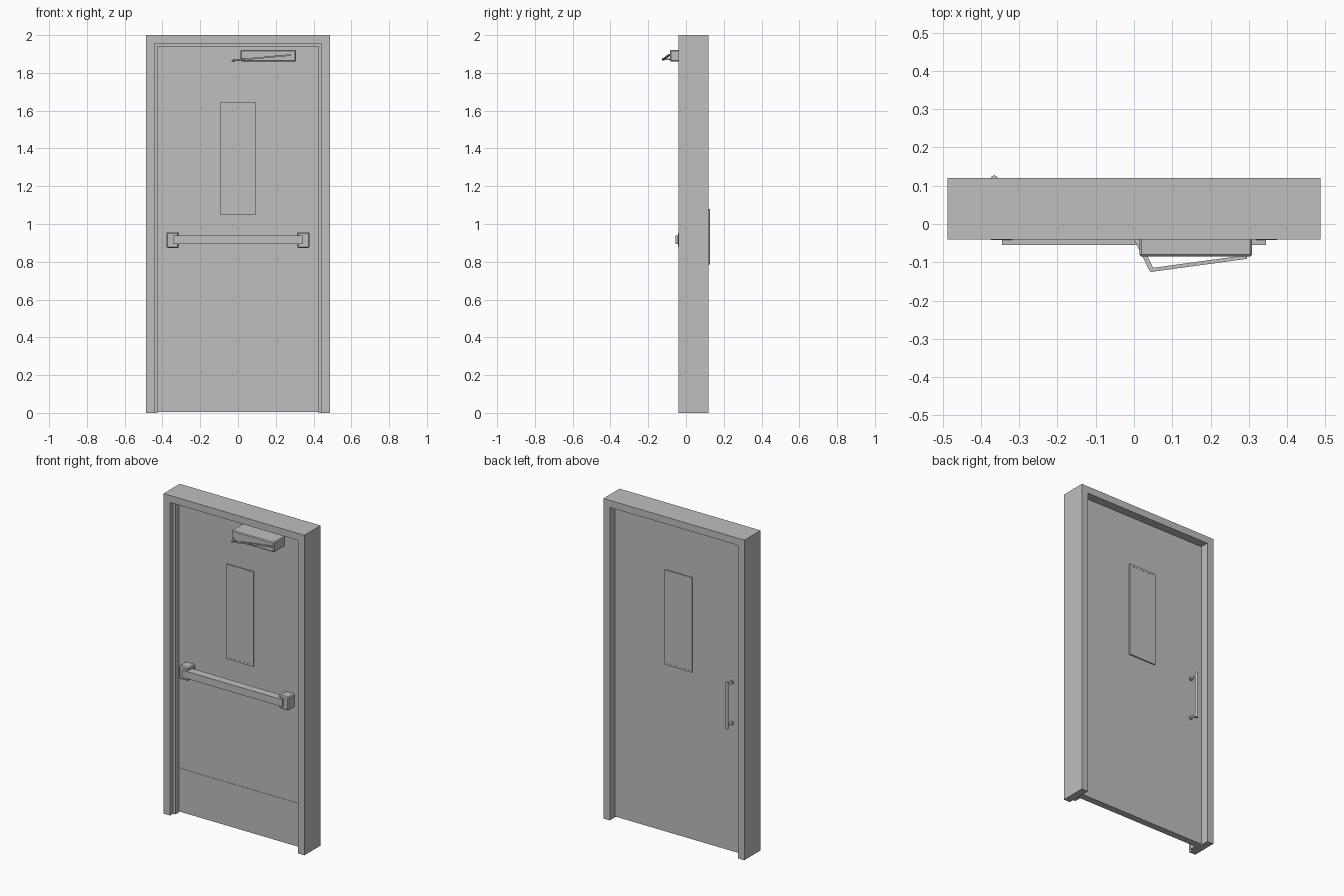
import bpy, bmesh
from mathutils import Vector

cube = bpy.data.objects.get("Cube")
if cube:
    bpy.data.objects.remove(cube)

grey = bpy.data.materials.new("plain grey")
grey.use_nodes = True
color = (0.52, 0.52, 0.52, 1)
grey.diffuse_color = color
grey.node_tree.nodes["Principled BSDF"].inputs["Base Color"].default_value = color


def finish(name, bm, bevel=0):
    bmesh.ops.recalc_face_normals(bm, faces=bm.faces)
    mesh = bpy.data.meshes.new(name)
    bm.to_mesh(mesh)
    bm.free()
    obj = bpy.data.objects.new(name, mesh)
    bpy.context.collection.objects.link(obj)
    mesh.materials.append(grey)
    if bevel:
        mod = obj.modifiers.new("bevel", 'BEVEL')
        mod.width = bevel
        mod.segments = 1
    return obj


def add_box(bm, lo, hi):
    lo, hi = Vector(lo), Vector(hi)
    verts = bmesh.ops.create_cube(bm, size=1)["verts"]
    for v in verts:
        v.co = (lo + hi) / 2 + Vector(a * b for a, b in zip(v.co, hi - lo))


def box(name, lo, hi, bevel=0):
    bm = bmesh.new()
    add_box(bm, lo, hi)
    return finish(name, bm, bevel)


def rod(name, start, end, radius, sides=16):
    start, end = Vector(start), Vector(end)
    bm = bmesh.new()
    bmesh.ops.create_cone(bm, cap_ends=True, segments=sides, radius1=radius,
                          radius2=radius, depth=(end - start).length)
    turn = (end - start).to_track_quat('Z', 'Y')
    for v in bm.verts:
        v.co = turn @ v.co + (start + end) / 2
    obj = finish(name, bm)
    if sides > 4:
        for p in obj.data.polygons:
            p.use_smooth = len(p.vertices) == 4
    return obj


def link(name, start, end, width, height):
    # flat bar between two points, kept upright
    start, end = Vector(start), Vector(end)
    side = (end - start).cross(Vector((0, 0, 1))).normalized() * width / 2
    up = Vector((0, 0, height / 2))
    bm = bmesh.new()
    a, b = [[bm.verts.new(p + s * side + u * up)
             for s, u in ((-1, -1), (1, -1), (1, 1), (-1, 1))] for p in (start, end)]
    bm.faces.new(a)
    bm.faces.new(b)
    for i in range(4):
        bm.faces.new((a[i], a[i - 1], b[i - 1], b[i]))
    return finish(name, bm)


HALF, TOP = 0.487, 2.0
DOOR_F, DOOR_B = 0.026, 0.068

# door frame: rebated profile (inset, depth) swept up, across and down
profile = [(0, -0.04), (0.044, -0.04), (0.044, -0.01), (0.061, -0.01),
           (0.061, DOOR_F), (0.044, DOOR_F), (0.044, 0.12), (0, 0.12)]
bm = bmesh.new()
rings = []
for sx, at_top in ((-1, 0), (-1, 1), (1, 1), (1, 0)):
    rings.append([bm.verts.new((sx * (HALF - d), y, at_top * (TOP - d)))
                  for d, y in profile])
for r, s in zip(rings, rings[1:]):
    for i in range(len(profile)):
        bm.faces.new((r[i], r[i - 1], s[i - 1], s[i]))
bm.faces.new(rings[0])
bm.faces.new(rings[-1])
finish("door_frame", bm)

# door leaf and kick plate
box("door_leaf", (-0.442, DOOR_F, 0.005), (0.442, DOOR_B, 1.955))
box("kick_plate", (-0.424, DOOR_F - 0.002, 0.006), (0.424, DOOR_F, 0.277))

# window trim on both faces, around thin glass plates
W, Z0, Z1, T = 0.094, 1.05, 1.643, 0.012
for side, y0, y1 in (("front", DOOR_F - 0.008, DOOR_F), ("back", DOOR_B, DOOR_B + 0.008)):
    bm = bmesh.new()
    for s in (-1, 1):
        x0, x1 = sorted((s * W, s * (W - T)))
        add_box(bm, (x0, y0, Z0), (x1, y1, Z1))
    for z in (Z0, Z1 - T):
        add_box(bm, (T - W, y0, z), (W - T, y1, z + T))
    finish(side + "_window_trim", bm)
    mid = (y0 + y1) / 2
    box(side + "_window_glass", (T - W, mid - 0.003, Z0 + T), (W - T, mid + 0.003, Z1 - T))

# push bar and its end brackets
box("push_bar", (-0.345, -0.055, 0.895), (0.345, -0.005, 0.94))
for name, s in (("right", -1), ("left", 1)):
    x0, x1 = sorted((s * 0.313, s * 0.378))
    box(name + "_bar_bracket", (x0, -0.042, 0.873), (x1, DOOR_F, 0.957), 0.006)

# door closer with folding arm
box("closer_body", (0.014, -0.085, 1.86), (0.308, DOOR_F, 1.922), 0.005)
elbow = (0.046, -0.12, 1.873)
link("closer_forearm", (-0.026, DOOR_F, 1.865), elbow, 0.012, 0.008)
link("closer_main_arm", elbow, (0.295, -0.086, 1.896), 0.01, 0.008)
rod("closer_elbow_pin", (0.046, -0.12, 1.866), (0.046, -0.12, 1.88), 0.006)

# pull handle on the back
HX, HY = -0.365, 0.118
rod("pull_handle_grip", (HX, HY, 0.785), (HX, HY, 1.08), 0.009)
for name, z in (("lower", 0.805), ("upper", 1.06)):
    rod(name + "_handle_post", (HX, DOOR_B, z), (HX, HY, z), 0.007)
    rod(name + "_handle_rose", (HX, DOOR_B, z), (HX, DOOR_B + 0.005, z), 0.013)
